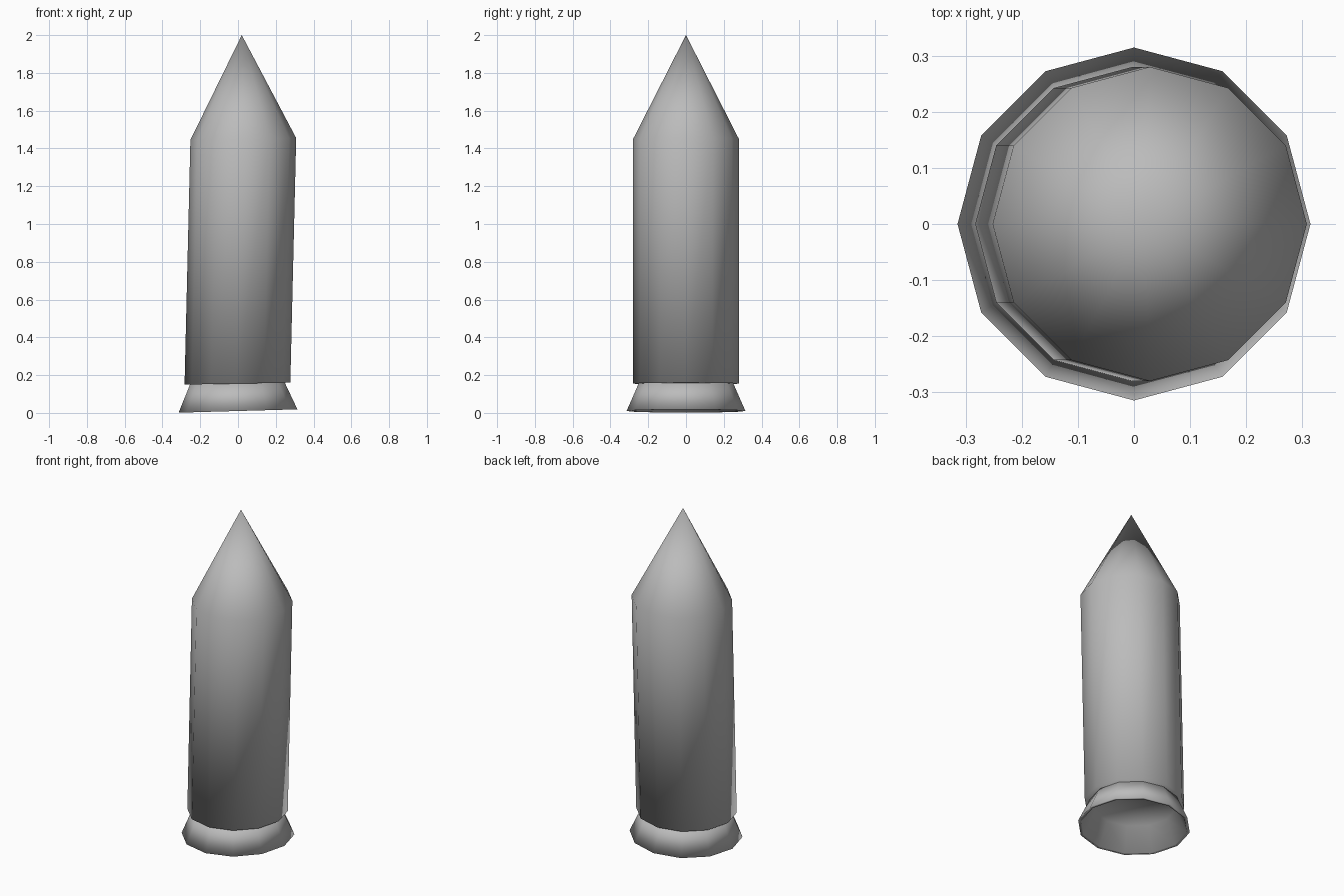
import bpy, bmesh
from math import cos, sin, pi

SIDES = 12

cube = bpy.data.objects.get("Cube")
if cube:
    bpy.data.objects.remove(cube, do_unlink=True)

grey = bpy.data.materials.new("plain grey")
grey.use_nodes = True
colour = (0.5, 0.5, 0.5, 1)
grey.diffuse_color = colour
grey.node_tree.nodes["Principled BSDF"].inputs["Base Color"].default_value = colour


def lathe(name, rings):
    """Join leaning rings of (radius, height, x shift, tilt); radius 0 is a point."""
    bm = bmesh.new()
    loops = []
    for radius, z, shift, tilt in rings:
        count = SIDES if radius else 1
        loop = []
        for i in range(count):
            a = 2 * pi * i / SIDES
            x = radius * cos(a)
            loop.append(bm.verts.new((x + shift, radius * sin(a), z + tilt * x)))
        loops.append(loop)
    for low, high in zip(loops, loops[1:]):
        for i in range(SIDES):
            j = (i + 1) % SIDES
            corners = [low[i % len(low)], low[j % len(low)],
                       high[j % len(high)], high[i % len(high)]]
            bm.faces.new(list(dict.fromkeys(corners)))
    # Close open ends
    for loop in (loops[0], loops[-1]):
        if len(loop) > 1:
            bm.faces.new(loop)
    bmesh.ops.recalc_face_normals(bm, faces=bm.faces)
    for face in bm.faces:
        face.smooth = True
    mesh = bpy.data.meshes.new(name)
    bm.to_mesh(mesh)
    bm.free()
    mesh.materials.append(grey)
    obj = bpy.data.objects.new(name, mesh)
    bpy.context.collection.objects.link(obj)
    return obj


# Slightly leaning body with its pointed nose
lathe("body_and_nose", [
    (0.28, 0.155, -0.003, 0.018),
    (0.28, 1.45, 0.028, 0.018),
    (0, 2.0, 0.02, 0),
])

# Flared hollow nozzle: outer wall, rim, inner wall, closed at the top
lathe("nozzle", [
    (0.25, 0.157, -0.003, 0.018),
    (0.3145, 0.01, 0, 0.028),
    (0.297, 0.01, 0, 0.028),
    (0.235, 0.15, -0.003, 0.018),
])
